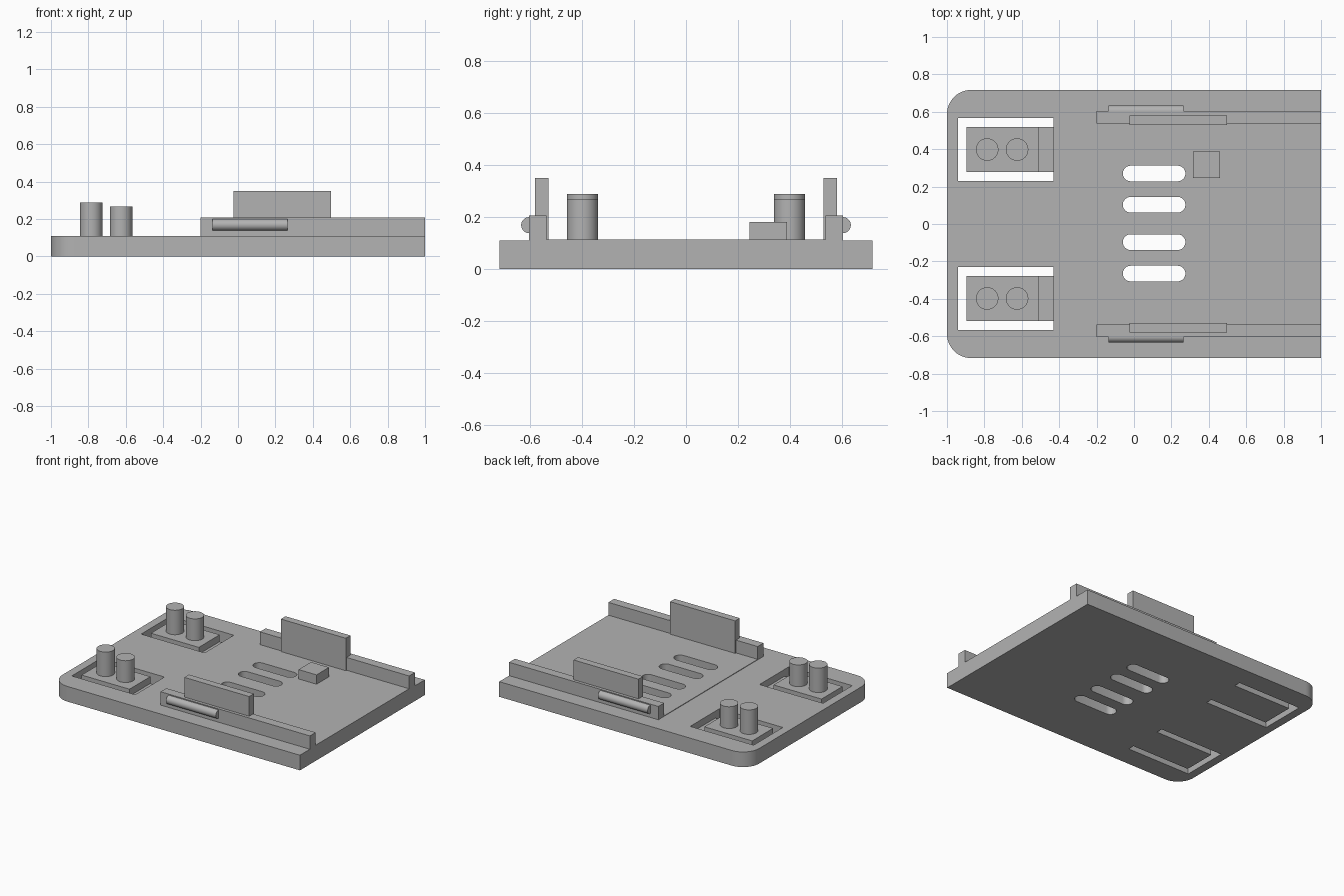
import bpy, bmesh
from math import pi, sin, cos
from mathutils import Matrix

default = bpy.data.objects.get("Cube")
if default:
    bpy.data.objects.remove(default, do_unlink=True)

grey = bpy.data.materials.new("plain grey")
grey.use_nodes = True
grey.diffuse_color = (0.45, 0.45, 0.45, 1)
grey.node_tree.nodes["Principled BSDF"].inputs["Base Color"].default_value = (0.45, 0.45, 0.45, 1)

TOP = 0.11      # top of the base plate


def finish(bm, name):
    bmesh.ops.recalc_face_normals(bm, faces=bm.faces)
    mesh = bpy.data.meshes.new(name)
    bm.to_mesh(mesh)
    bm.free()
    mesh.materials.append(grey)
    obj = bpy.data.objects.new(name, mesh)
    bpy.context.collection.objects.link(obj)
    return obj


def prism(name, outline, z0, z1):
    bm = bmesh.new()
    face = bm.faces.new([bm.verts.new((x, y, z0)) for x, y in outline])
    new = bmesh.ops.extrude_face_region(bm, geom=[face])["geom"]
    moved = [v for v in new if isinstance(v, bmesh.types.BMVert)]
    bmesh.ops.translate(bm, verts=moved, vec=(0, 0, z1 - z0))
    return finish(bm, name)


def box(name, x0, x1, y0, y1, z0, z1):
    return prism(name, [(x0, y0), (x1, y0), (x1, y1), (x0, y1)], z0, z1)


def cylinder(name, radius, length, centre, along_x=False):
    bm = bmesh.new()
    turn = Matrix.Rotation(pi / 2, 4, "Y") if along_x else Matrix()
    bmesh.ops.create_cone(bm, cap_ends=True, segments=48, radius1=radius, radius2=radius,
                          depth=length, matrix=Matrix.Translation(centre) @ turn)
    obj = finish(bm, name)
    smooth(obj)
    return obj


def smooth(obj):
    bpy.ops.object.select_all(action="DESELECT")
    obj.select_set(True)
    bpy.context.view_layer.objects.active = obj
    bpy.ops.object.shade_smooth_by_angle(angle=pi / 6)


def arc(cx, cy, r, start, end, steps=12):
    angles = [start + (end - start) * i / steps for i in range(steps + 1)]
    return [(cx + r * cos(a), cy + r * sin(a)) for a in angles]


def cut(obj, cutters):
    bpy.context.view_layer.objects.active = obj
    for cutter in cutters:
        mod = obj.modifiers.new("cut", "BOOLEAN")
        mod.operation = "DIFFERENCE"
        mod.solver = "EXACT"
        mod.object = cutter
        bpy.ops.object.modifier_apply(modifier=mod.name)


# Base plate, rounded at one end, and the thin floor between the rails
r = 0.13
outline = [(1, -0.717), (1, 0.717)]
outline += arc(-1 + r, 0.717 - r, r, pi / 2, pi)
outline += arc(-1 + r, -0.717 + r, r, pi, 1.5 * pi)
plate = prism("base_plate", outline, 0, TOP)
floor = box("raised_floor", -0.2, 1, -0.54, 0.54, TOP - 0.02, TOP + 0.004)

# Vent slots through both
vents = []
h = 0.042
for y in (0.27, 0.103, -0.097, -0.265):
    slot = arc(0.275 - h, y, h, -pi / 2, pi / 2) + arc(-0.06 + h, y, h, pi / 2, 1.5 * pi)
    vents.append(prism("vent_cutter", slot, -0.1, 0.3))

# Gap around each spring tongue, and the groove that thins its root
gaps = []
for s in (1, -1):
    c = 0.398 * s
    a, b = 0.168, 0.12
    gap = [(-0.43, c - a), (-0.43, c - b), (-0.895, c - b), (-0.895, c + b),
           (-0.43, c + b), (-0.43, c + a), (-0.94, c + a), (-0.94, c - a)]
    gaps.append(prism("gap_cutter", gap, -0.1, 0.3))
    gaps.append(box("groove_cutter", -0.51, -0.43, c - 0.14, c + 0.14, 0.06, 0.3))

cut(plate, vents + gaps)
cut(floor, vents)
for cutter in vents + gaps:
    bpy.data.objects.remove(cutter, do_unlink=True)
smooth(plate)
smooth(floor)

# Mirrored parts: button pins, side rails, finger tabs and snap ridges
for side, s in (("left", 1), ("right", -1)):
    for label, x, top in (("tall", -0.785, 0.288), ("short", -0.625, 0.268)):
        cylinder(f"{side}_{label}_pin", 0.06, top - 0.1, (x, 0.398 * s, (top + 0.1) / 2))
    rail = sorted((0.537 * s, 0.603 * s))
    box(f"{side}_rail", -0.2, 1, *rail, TOP - 0.01, 0.207)
    tab = sorted((0.528 * s, 0.581 * s))
    box(f"{side}_tab", -0.025, 0.497, *tab, TOP - 0.01, 0.35)
    cylinder(f"{side}_snap_ridge", 0.031, 0.4, (0.065, 0.603 * s, 0.169), along_x=True)

# Small stop block on the floor
box("stop_block", 0.315, 0.46, 0.245, 0.388, TOP - 0.01, 0.182)
